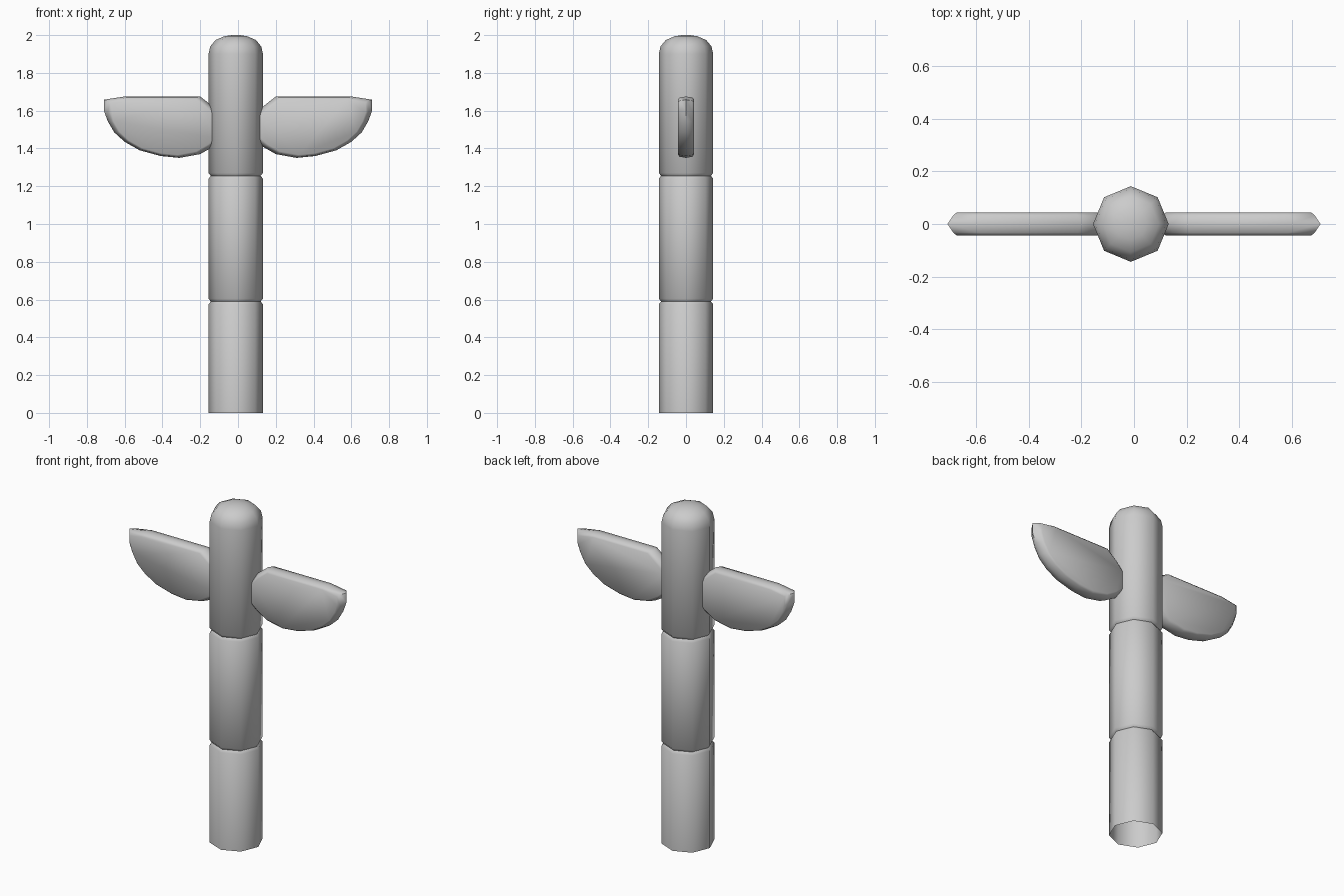
import bpy, bmesh, math

if "Cube" in bpy.data.objects:
    bpy.data.objects.remove(bpy.data.objects["Cube"])


def loft(name, rings, cap_start, cap_end, angle):
    """Skin a list of equal-sized point rings into one smooth-shaded object."""
    bm = bmesh.new()
    loops = [[bm.verts.new(p) for p in ring] for ring in rings]
    for a, b in zip(loops, loops[1:]):
        n = len(a)
        for i in range(n):
            j = (i + 1) % n
            bm.faces.new((a[i], a[j], b[j], b[i]))
    if cap_start:
        bm.faces.new(loops[0][::-1])
    if cap_end:
        bm.faces.new(loops[-1])
    bmesh.ops.recalc_face_normals(bm, faces=bm.faces)
    mesh = bpy.data.meshes.new(name)
    bm.to_mesh(mesh)
    bm.free()
    ob = bpy.data.objects.new(name, mesh)
    bpy.context.collection.objects.link(ob)
    bpy.ops.object.select_all(action='DESELECT')
    ob.select_set(True)
    bpy.context.view_layer.objects.active = ob
    bpy.ops.object.shade_smooth_by_angle(angle=math.radians(angle))
    return ob


# Eight-sided pole: open base, two shallow grooves, rounded top
POLE_X, R = -0.012, 0.144
profile = [(R, 0.0)]
for z in (0.59, 1.255):
    profile += [(R, z - 0.015), (R - 0.012, z), (R, z + 0.015)]
profile += [(R, 1.90), (0.135, 1.94), (0.107, 1.974), (0.06, 1.994), (0.02, 2.0)]
pole_rings = [[(POLE_X + r * math.cos(k * math.pi / 4),
                r * math.sin(k * math.pi / 4), z) for k in range(8)]
              for r, z in profile]
loft("pole", pole_rings, False, True, 60)

# Wings: half-leaf outline with a rim that comes to a ridge, mirrored
outline = [(0.20, 1.675), (0.60, 1.675), (0.71, 1.658), (0.71, 1.60),
           (0.69, 1.545), (0.655, 1.485), (0.60, 1.435), (0.52, 1.39),
           (0.41, 1.36), (0.31, 1.35), (0.20, 1.37), (0.13, 1.41),
           (0.085, 1.45), (0.085, 1.57), (0.13, 1.62)]
CX, CZ = 0.40, 1.512
wing_rings = [[(CX + (x - CX) * sx, y, CZ + (z - CZ) * sz) for x, z in outline]
              for y, sx, sz in ((-0.043, 0.89, 0.90), (-0.033, 0.93, 0.965),
                                (0, 1, 1),
                                (0.033, 0.93, 0.965), (0.043, 0.89, 0.90))]
wings = loft("wings", wing_rings, True, True, 60)
wings.modifiers.new("mirror", 'MIRROR').use_mirror_merge = False
